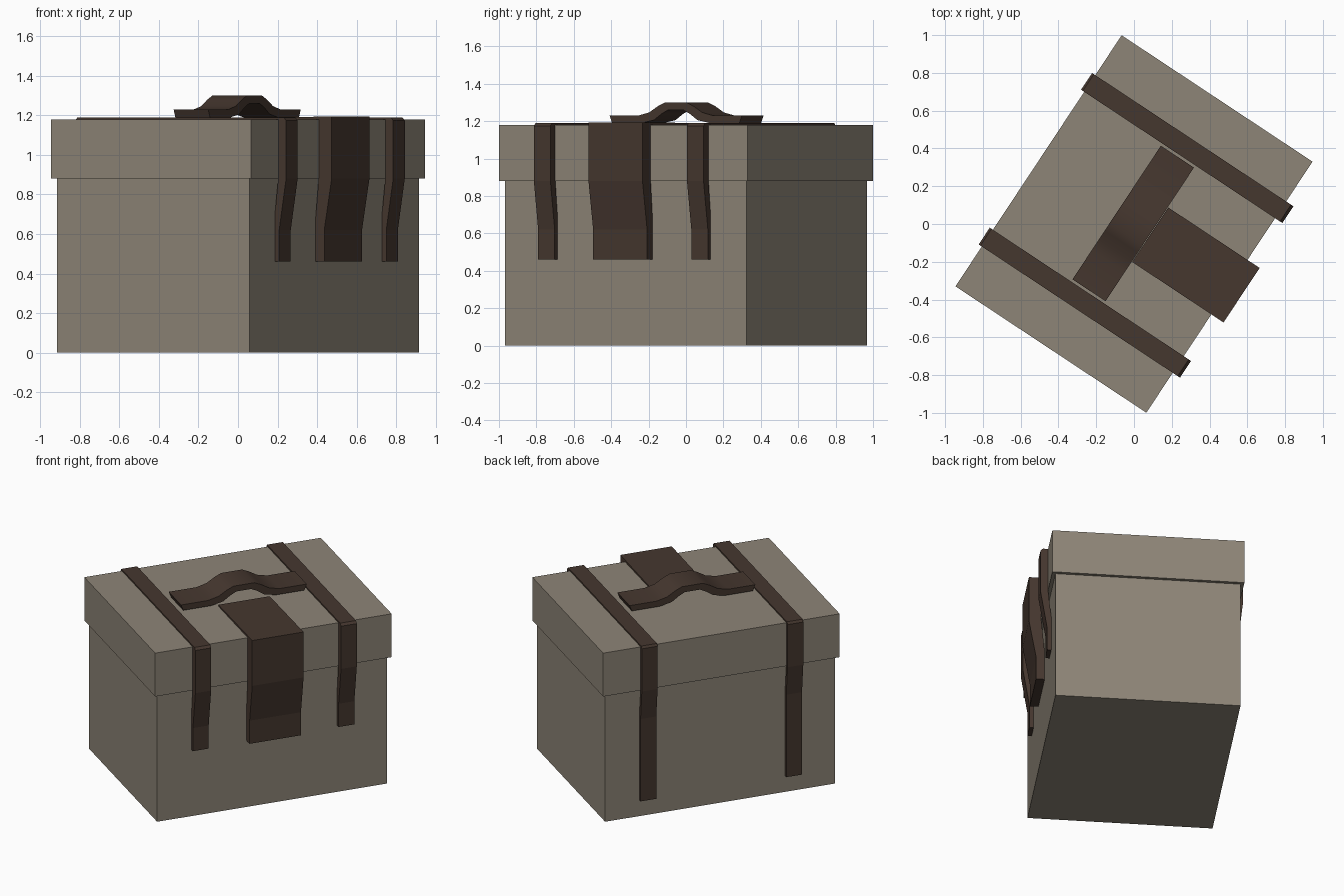
import bpy, bmesh, math

if "Cube" in bpy.data.objects:
    bpy.data.objects.remove(bpy.data.objects["Cube"])

YAW = math.radians(56.5)  # the whole chest is turned about z


def material(name, rgb):
    m = bpy.data.materials.new(name)
    m.diffuse_color = (*rgb, 1)
    m.use_nodes = True
    m.node_tree.nodes["Principled BSDF"].inputs["Base Color"].default_value = m.diffuse_color
    return m


CANVAS = material("canvas", (0.27, 0.235, 0.185))
LEATHER = material("leather", (0.06, 0.038, 0.028))


def finish(bm, name, mat):
    bmesh.ops.recalc_face_normals(bm, faces=bm.faces)
    me = bpy.data.meshes.new(name)
    bm.to_mesh(me)
    bm.free()
    me.materials.append(mat)
    ob = bpy.data.objects.new(name, me)
    ob.rotation_euler.z = YAW
    bpy.context.collection.objects.link(ob)
    return ob


def box(name, hx, hy, z0, z1):
    bm = bmesh.new()
    bmesh.ops.create_cube(bm, size=1)
    for v in bm.verts:
        v.co = (v.co.x * 2 * hx, v.co.y * 2 * hy, z0 + (v.co.z + 0.5) * (z1 - z0))
    return finish(bm, name, CANVAS)


def band(name, outer, inner, start, width):
    """Prism between matching outer and inner 3D paths, swept by width."""
    bm = bmesh.new()
    rings = []
    for o, i in zip(outer, inner):
        rings.append([bm.verts.new(c) for c in
                      (start(*o, 0), start(*o, width), start(*i, width), start(*i, 0))])
    for a, b in zip(rings, rings[1:]):
        for k in range(4):
            n = (k + 1) % 4
            bm.faces.new((a[k], a[n], b[n], b[k]))
    bm.faces.new(rings[0])
    bm.faces.new(rings[-1])
    return finish(bm, name, LEATHER)


# Body and overhanging lid
box("body", 0.775, 0.584, 0, 0.88)
box("lid", 0.797, 0.606, 0.88, 1.18)

# Two straps over the lid, (y, z) paths from front hem to back hem
strap_out = [(-0.61, 0.46), (-0.61, 0.62), (-0.652, 0.88), (-0.652, 1.175), (-0.637, 1.19),
             (0.615, 1.19), (0.626, 1.175), (0.626, 0.88), (0.604, 0.68), (0.604, 0.11)]
strap_in = [(-0.575, 0.46), (-0.575, 0.62), (-0.604, 0.88), (-0.604, 1.165), (-0.60, 1.17),
            (0.60, 1.17), (0.604, 1.165), (0.604, 0.88), (0.58, 0.68), (0.58, 0.11)]
for side, x in (("left", -0.491), ("right", 0.491)):
    band("strap_" + side, strap_out, strap_in,
         lambda y, z, w, x=x: (x - 0.053 + w, y, z), 0.106)

# Wide closing flap on the front
flap_out = [(-0.638, 0.46), (-0.638, 0.62), (-0.683, 0.88), (-0.683, 1.194), (-0.103, 1.19)]
flap_in = [(-0.58, 0.46), (-0.58, 0.62), (-0.604, 0.88), (-0.604, 1.17), (-0.103, 1.17)]
band("front_flap", flap_out, flap_in, lambda y, z, w: (w - 0.173, y, z), 0.346)

# Arched carrying handle, (x, z) half paths mirrored
half_out = [(-0.424, 1.23), (-0.24, 1.23), (-0.17, 1.247), (-0.115, 1.28), (-0.07, 1.30)]
half_in = [(-0.408, 1.19), (-0.22, 1.19), (-0.14, 1.206), (-0.09, 1.24), (-0.05, 1.26)]
mirrored = lambda p: p + [(-x, z) for x, z in reversed(p)]
handle = band("handle", mirrored(half_out), mirrored(half_in),
              lambda x, z, w: (x, w - 0.10, z), 0.21)
bpy.context.view_layer.objects.active = handle
handle.select_set(True)
bpy.ops.object.shade_smooth_by_angle(angle=math.radians(40))
